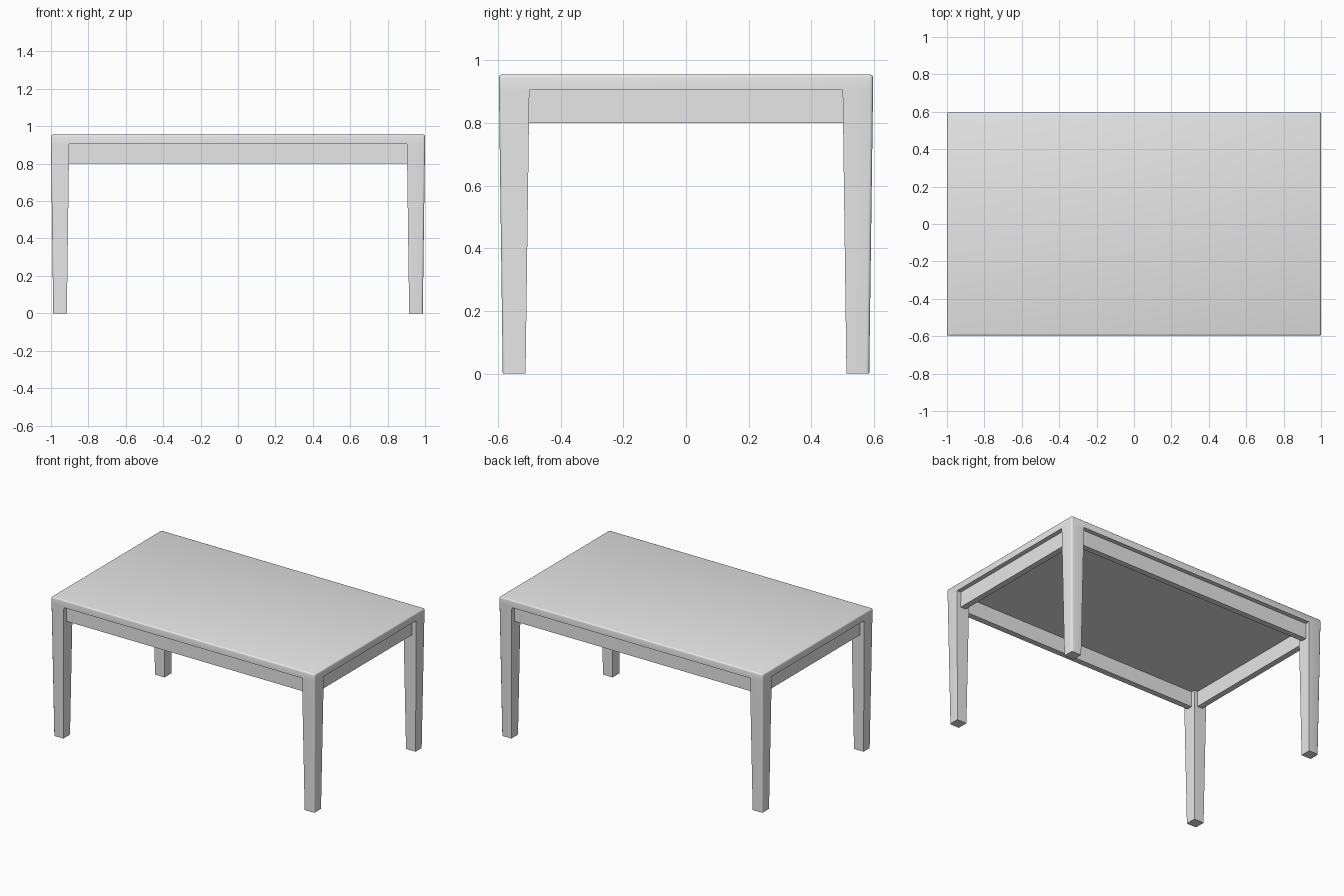
import bpy
import bmesh
import math

cube = bpy.data.objects.get("Cube")
if cube:
    bpy.data.objects.remove(cube, do_unlink=True)

HX, HY = 1.0, 0.597          # half size of the top
TOP, UNDER = 0.955, 0.905    # slab heights
LEG = 0.097                  # leg width where it meets the slab
APRON_LOW = 0.80
RECESS, THICK = 0.03, 0.04   # apron setback and thickness

grey = bpy.data.materials.new("light_grey")
grey.use_nodes = True
colour = (0.8, 0.8, 0.8, 1)
grey.diffuse_color = colour
grey.node_tree.nodes["Principled BSDF"].inputs["Base Color"].default_value = colour


def add_object(name, bm):
    bmesh.ops.recalc_face_normals(bm, faces=bm.faces)
    mesh = bpy.data.meshes.new(name)
    bm.to_mesh(mesh)
    bm.free()
    mesh.materials.append(grey)
    obj = bpy.data.objects.new(name, mesh)
    bpy.context.collection.objects.link(obj)
    return obj


def box(bm, lo, hi):
    verts = bmesh.ops.create_cube(bm, size=1)["verts"]
    for v in verts:
        for i in range(3):
            v.co[i] = (lo[i] + hi[i]) / 2 + v.co[i] * (hi[i] - lo[i])


# Tabletop slab, cut so that each corner of its underside can grow a leg
bm = bmesh.new()
box(bm, (-HX, -HY, UNDER), (HX, HY, TOP))
for axis, half in ((0, HX), (1, HY)):
    for side in (-1, 1):
        point, normal = [0, 0, 0], [0, 0, 0]
        point[axis] = side * (half - LEG)
        normal[axis] = 1
        bmesh.ops.bisect_plane(bm, geom=bm.verts[:] + bm.edges[:] + bm.faces[:],
                               plane_co=point, plane_no=normal)

# Keep the cuts on the underside only
flat = [e for e in bm.edges
        if max(v.co.z for v in e.verts) > TOP - 0.01
        and e.calc_face_angle(0) < 0.01]
bmesh.ops.dissolve_edges(bm, edges=flat, use_verts=True)

# Tapered legs drawn down from the corners
corners = [f for f in bm.faces if f.normal.z < -0.9
           and abs(f.calc_center_median().x) > HX - LEG
           and abs(f.calc_center_median().y) > HY - LEG]
for face in corners:
    cx, cy, _ = face.calc_center_median()
    new = bmesh.ops.extrude_face_region(bm, geom=[face])["geom"]
    for v in [g for g in new if isinstance(g, bmesh.types.BMVert)]:
        v.co.x = cx + (v.co.x - cx) * 0.75
        v.co.y = cy + (v.co.y - cy) * 0.75
        v.co.z = 0
bmesh.ops.delete(bm, geom=[f for f in corners if f.is_valid], context="FACES_ONLY")


# Soften the top rim and the outer corner edges
def is_outer(e):
    a, b = (v.co for v in e.verts)
    if min(a.z, b.z) > TOP - 0.01:
        return True
    outside = all(abs(p.x) > HX - 0.03 and abs(p.y) > HY - 0.03 for p in (a, b))
    return outside and abs(a.z - b.z) > 0.01


bmesh.ops.bevel(bm, geom=[e for e in bm.edges if is_outer(e)], offset=0.01,
                segments=3, profile=0.5, affect="EDGES")
table = add_object("tabletop_and_legs", bm)
bpy.ops.object.select_all(action="DESELECT")
table.select_set(True)
bpy.context.view_layer.objects.active = table
bpy.ops.object.shade_smooth_by_angle(angle=math.radians(50))

# Apron rails set back between the legs
for name, axis, side in (("front_rail", 1, -1), ("back_rail", 1, 1),
                         ("right_rail", 0, -1), ("left_rail", 0, 1)):
    halves = (HX, HY)
    outer = side * (halves[axis] - RECESS)
    inner = side * (halves[axis] - RECESS - THICK)
    lo, hi = [0, 0, APRON_LOW], [0, 0, UNDER + 0.01]
    lo[axis], hi[axis] = min(outer, inner), max(outer, inner)
    reach = halves[1 - axis] - LEG + 0.02
    lo[1 - axis], hi[1 - axis] = -reach, reach
    bm = bmesh.new()
    box(bm, lo, hi)
    add_object(name, bm)
